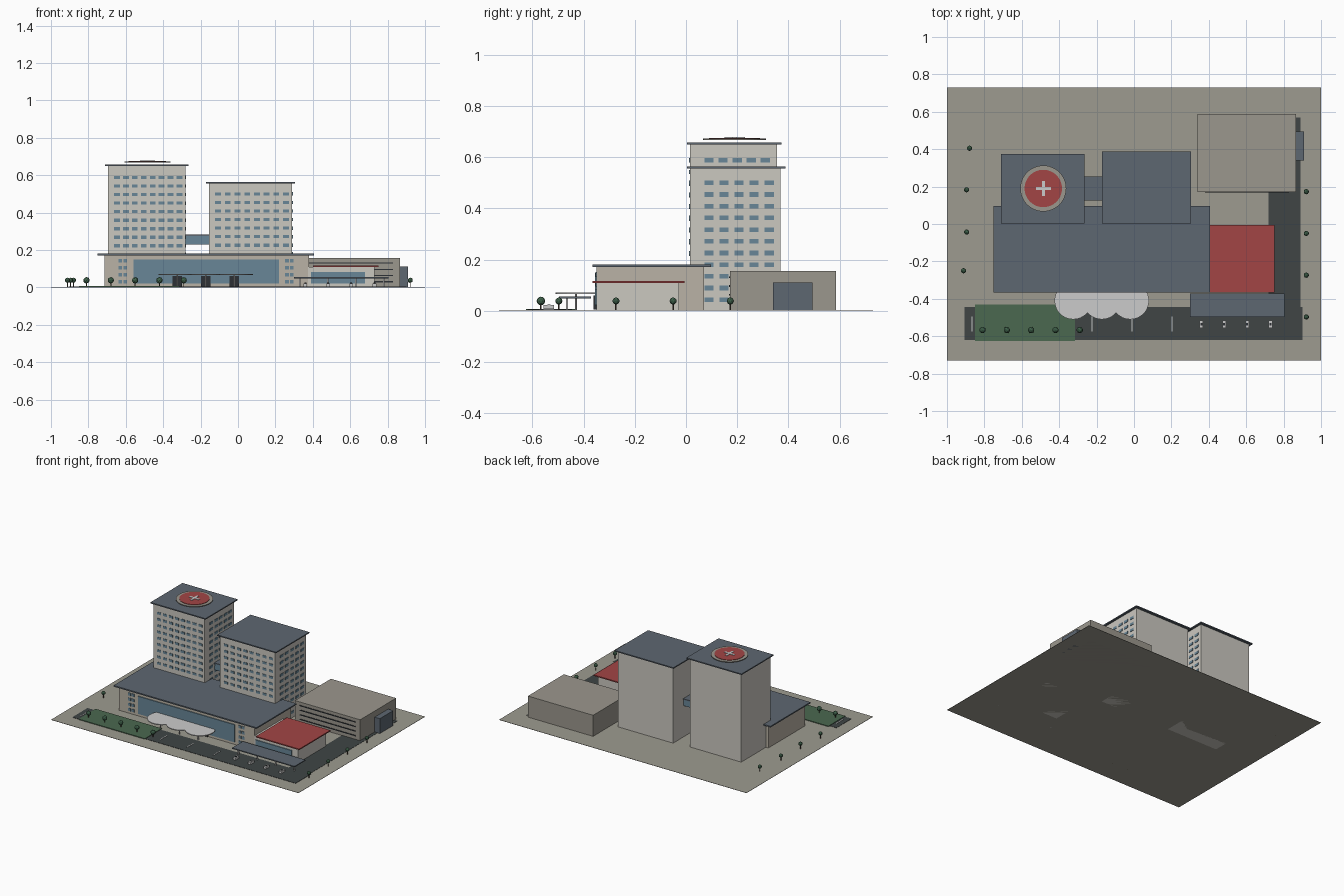
import bpy, bmesh, math
from mathutils import Matrix, Vector

if "Cube" in bpy.data.objects:
    bpy.data.objects.remove(bpy.data.objects["Cube"])


def mat(name, r, g, b):
    m = bpy.data.materials.new(name)
    m.diffuse_color = (r, g, b, 1)
    m.use_nodes = True
    m.node_tree.nodes["Principled BSDF"].inputs["Base Color"].default_value = m.diffuse_color
    return m


PAVE = mat("paving", .34, .33, .28)
ASPH = mat("asphalt", .05, .06, .06)
GRASS = mat("grass", .07, .14, .08)
WALL = mat("pale_wall", .60, .58, .53)
STONE = mat("stone", .49, .45, .38)
CONC = mat("concrete", .33, .31, .27)
SLATE = mat("slate", .11, .135, .165)
GLASS = mat("glass", .14, .24, .31)
RED = mat("red", .36, .06, .06)
WHITE = mat("white", .72, .72, .70)
DARK = mat("dark", .025, .03, .035)
LEAF = mat("leaf", .05, .12, .07)
BARK = mat("bark", .10, .07, .05)


def finish(name, bm, m):
    me = bpy.data.meshes.new(name)
    bm.to_mesh(me)
    bm.free()
    me.materials.append(m)
    ob = bpy.data.objects.new(name, me)
    bpy.context.collection.objects.link(ob)
    return ob


# each box is given as (x0, x1, y0, y1, z0, z1)
def boxes(name, items, m):
    bm = bmesh.new()
    for x0, x1, y0, y1, z0, z1 in items:
        c = Vector(((x0 + x1) / 2, (y0 + y1) / 2, (z0 + z1) / 2))
        bmesh.ops.create_cube(bm, size=1, matrix=Matrix.Translation(c) @ Matrix.Diagonal((x1 - x0, y1 - y0, z1 - z0, 1)))
    return finish(name, bm, m)


# each disc is given as (x, y, radius, z0, z1)
def discs(name, items, m, seg=32):
    bm = bmesh.new()
    for x, y, r, z0, z1 in items:
        bmesh.ops.create_cone(bm, cap_ends=True, segments=seg, radius1=r, radius2=r, depth=z1 - z0,
                              matrix=Matrix.Translation((x, y, (z0 + z1) / 2)))
    return finish(name, bm, m)


def spread(a, b, n):
    return [a + (b - a) * i / (n - 1) for i in range(n)]


def front_windows(xs, zs, y, w, h):
    return [(x - w / 2, x + w / 2, y - .003, y + .003, z - h / 2, z + h / 2) for x in xs for z in zs]


def side_windows(ys, zs, x, w, h):
    return [(x - .003, x + .003, y - w / 2, y + w / 2, z - h / 2, z + h / 2) for y in ys for z in zs]


# site
boxes("ground", [(-1, 1, -.73, .73, 0, .002)], PAVE)
boxes("front_road", [(-.905, .9, -.62, -.445, .001, .004)], ASPH)
boxes("side_road", [(.72, .89, -.45, .57, .001, .0035)], ASPH)
boxes("lawn", [(-.85, -.315, -.625, -.43, .001, .007)], GRASS)
boxes("road_markings", [(-.867 + .214 * i - .003, -.867 + .214 * i + .003, -.575, -.495, .003, .006)
                        for i in range(6)], WHITE)

# podium
boxes("podium", [(-.715, .38, -.35, .07, 0, .172)], STONE)
boxes("podium_roof", [(-.75, .405, -.365, .097, .171, .18)], SLATE)
boxes("lobby_glass", [(-.56, .22, -.356, -.34, .02, .148)], GLASS)
doors = (-.325, -.172, -.02)
boxes("entrance_doors", [(x - .026, x + .026, -.361, -.34, .004, .06) for x in doors], DARK)
boxes("podium_windows", front_windows((-.63, -.603, .262, .288), spread(.03, .142, 4), -.35, .02, .02), GLASS)

# scalloped entrance canopy
discs("entrance_canopy", [(x, -.41, .1, .066, .072) for x in doors], WHITE)
discs("canopy_columns", [(x, -.43, .004, 0, .067) for x in doors], WHITE, 8)

# towers: x range, y range, height, window columns, top window row
for name, x0, x1, y0, y1, h, top in (("west_tower", -.695, -.28, .015, .355, .65, .588),
                                     ("east_tower", -.155, .29, .015, .37, .557, .5)):
    boxes(name, [(x0, x1, y0, y1, 0, h)], WALL)
    boxes(name + "_roof", [(x0 - .015, x1 + .015, y0 - .012, y1 + .018, h - .001, h + .007)], SLATE)
    rows = [top - .0457 * i for i in range(20) if top - .0457 * i > .03]
    upper = [z for z in rows if z > .19]
    boxes(name + "_front_windows", front_windows(spread(x0 + .048, x1 - .033, 8), upper, y0, .031, .017), GLASS)
    boxes(name + "_side_windows", side_windows(spread(y0 + .075, y1 - .045, 5), rows, x1, .036, .018), GLASS)

# helipad
discs("helipad_rim", [(-.485, .19, .123, .668, .673)], CONC, 48)
discs("helipad_disc", [(-.485, .19, .1, .669, .676)], RED, 48)
boxes("helipad_cross", [(-.525, -.445, .182, .198, .674, .679), (-.493, -.477, .15, .23, .674, .6788)], WHITE)

# bridge between towers
boxes("sky_bridge", [(-.29, -.15, .13, .25, .23, .277)], GLASS)
boxes("sky_bridge_roof", [(-.285, -.15, .125, .255, .276, .283)], SLATE)

# emergency wing
boxes("emergency_wing", [(.375, .73, -.35, -.027, 0, .109)], WALL)
boxes("emergency_roof", [(.40, .75, -.365, -.005, .108, .116)], RED)
boxes("emergency_glass", [(.39, .68, -.356, -.34, .022, .083)], GLASS)
boxes("emergency_canopy", [(.3, .805, -.497, -.372, .048, .055)], SLATE)
boxes("emergency_canopy_posts", [(x - .004, x + .004, -.469, -.461, 0, .049) for x in (.33, .48, .63, .78)], WHITE)

# parking garage
boxes("garage", [(.34, .867, .172, .587, 0, .156)], CONC)
boxes("garage_slots", [(.38, .83, .168, .175, z - .003, z + .003) for z in spread(.03, .13, 4)], DARK)
boxes("garage_stair", [(.86, .908, .34, .495, 0, .111)], SLATE)

# ambulances
bays = (.36, .482, .605, .73)
boxes("ambulance_bodies", [(x - .01, x + .01, -.557, -.515, .006, .022) for x in bays], WHITE)
boxes("ambulance_lights", [(x - .005, x + .005, -.542, -.53, .021, .025) for x in bays], DARK)

# trees
trees = [(x, -.567, .017) for x in spread(-.81, -.29, 5)]
trees += list(zip((-.88, -.895, -.895, -.912), (.405, .183, -.043, -.25), (.014,) * 4))
trees += [(.921, y, .014) for y in spread(-.497, .173, 4)]
discs("tree_trunks", [(x, y, .003, 0, .03) for x, y, r in trees], BARK, 6)
bm = bmesh.new()
for x, y, r in trees:
    bmesh.ops.create_icosphere(bm, subdivisions=2, radius=r, matrix=Matrix.Translation((x, y, .038)))
finish("tree_crowns", bm, LEAF)
